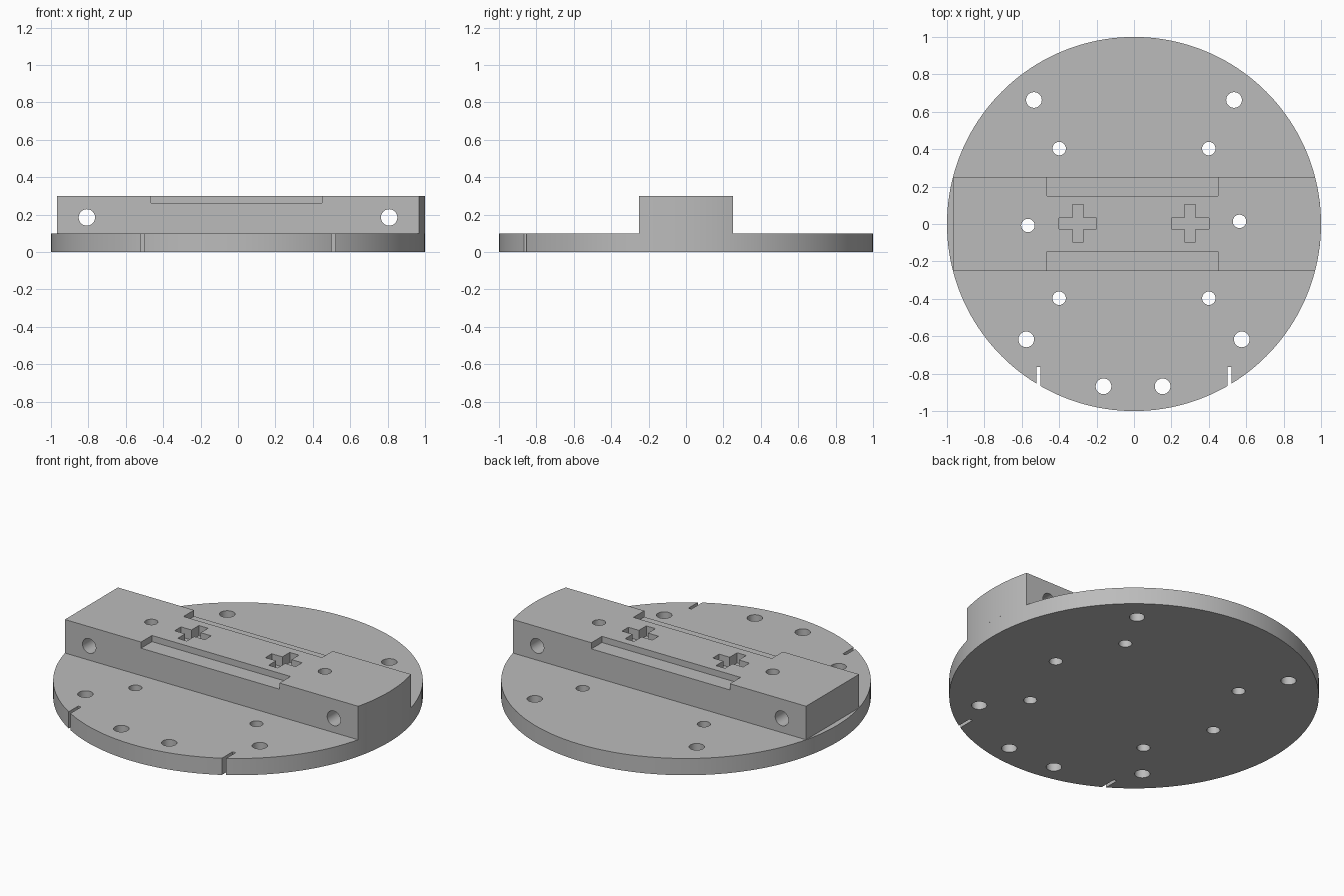
import bpy
import bmesh
from math import sin, cos, pi, asin, radians
from mathutils import Matrix

cube = bpy.data.objects.get("Cube")
if cube:
    bpy.data.objects.remove(cube)

BASE_TOP, BLOCK_TOP, HALF = 0.10, 0.30, 0.25

grey = bpy.data.materials.new("plain grey")
grey.use_nodes = True
colour = (0.5, 0.5, 0.5, 1)
grey.diffuse_color = colour
grey.node_tree.nodes["Principled BSDF"].inputs["Base Color"].default_value = colour


def circle(x, y, r, n=32):
    return [(x + r * cos(2 * pi * i / n), y + r * sin(2 * pi * i / n)) for i in range(n)]


def rect(x0, x1, y0, y1):
    return [(x0, y0), (x1, y0), (x1, y1), (x0, y1)]


def cross(x, y, arm=0.10, half=0.03):
    corner = [(arm, -half), (arm, half), (half, half)]
    points = []
    for k in range(4):
        c, s = round(cos(k * pi / 2)), round(sin(k * pi / 2))
        points += [(x + c * u - s * v, y + s * u + c * v) for u, v in corner]
    return points


def prism(bm, outline, z0, z1, matrix=Matrix()):
    """Extrude a flat outline between two heights."""
    low = [bm.verts.new(matrix @ Matrix.Translation((x, y, z0)).translation) for x, y in outline]
    high = [bm.verts.new(matrix @ Matrix.Translation((x, y, z1)).translation) for x, y in outline]
    bm.faces.new(low[::-1])
    bm.faces.new(high)
    for i in range(len(low)):
        j = (i + 1) % len(low)
        bm.faces.new((low[i], low[j], high[j], high[i]))


def make_object(name, bm):
    bmesh.ops.recalc_face_normals(bm, faces=bm.faces)
    mesh = bpy.data.meshes.new(name)
    bm.to_mesh(mesh)
    bm.free()
    mesh.materials.append(grey)
    obj = bpy.data.objects.new(name, mesh)
    bpy.context.collection.objects.link(obj)
    return obj


def cut_and_finish(obj, cutter_bm):
    """Subtract the cutters, then shade smooth with sharp edges."""
    cutter = make_object("cutter", cutter_bm)
    cutter.hide_render = True
    mod = obj.modifiers.new("cut", 'BOOLEAN')
    mod.operation, mod.solver, mod.object = 'DIFFERENCE', 'EXACT', cutter
    bpy.ops.object.select_all(action='DESELECT')
    obj.select_set(True)
    bpy.context.view_layer.objects.active = obj
    bpy.ops.object.modifier_apply(modifier="cut")
    bpy.data.objects.remove(cutter)
    bpy.ops.object.shade_smooth_by_angle(angle=radians(30))


block_holes = [(-0.567, -0.008), (0.564, 0.014)]

# Round base plate
bm = bmesh.new()
prism(bm, circle(0, 0, 1, 160), 0, BASE_TOP)
base = make_object("base_plate", bm)

# Base plate screw holes and rim slots
cut = bmesh.new()
holes = [(x, y, 0.036) for x, y in block_holes]
for side in (-1, 1):
    holes += [(side * 0.535, 0.663, 0.042), (side * 0.4, 0.403, 0.036),
              (side * 0.4, -0.397, 0.036), (side * 0.576, -0.617, 0.042),
              (side * 0.158 - 0.005, -0.868, 0.042)]
    slot = side * 0.51
    prism(cut, rect(slot - 0.01, slot + 0.01, -1.1, -0.765), -0.1, 0.2)
for x, y, r in holes:
    prism(cut, circle(x, y, r), -0.1, 0.2)
cut_and_finish(base, cut)

# Raised block: flat left-hand end, other end following the rim
bm = bmesh.new()
limit = asin(HALF)
arc = [(cos(a), sin(a)) for a in (limit * (i / 8 - 1) for i in range(17))]
prism(bm, arc + [(-cos(limit), HALF), (-cos(limit), -HALF)], BASE_TOP, BLOCK_TOP)
block = make_object("raised_block", bm)

# Block holes, edge recesses and cross sockets
cut = bmesh.new()
for x, y in block_holes:
    prism(cut, circle(x, y, 0.036), 0, 0.5)
prism(cut, rect(-0.465, 0.45, 0.15, 0.4), 0.263, 0.5)
prism(cut, rect(-0.465, 0.45, -0.4, -0.147), 0.263, 0.5)
sideways = Matrix.Rotation(pi / 2, 4, 'X')
for side in (-1, 1):
    prism(cut, cross(side * 0.3, 0.003), 0.24, 0.5)
    prism(cut, circle(side * 0.808, 0.185, 0.044), -0.5, 0.5, sideways)
cut_and_finish(block, cut)
